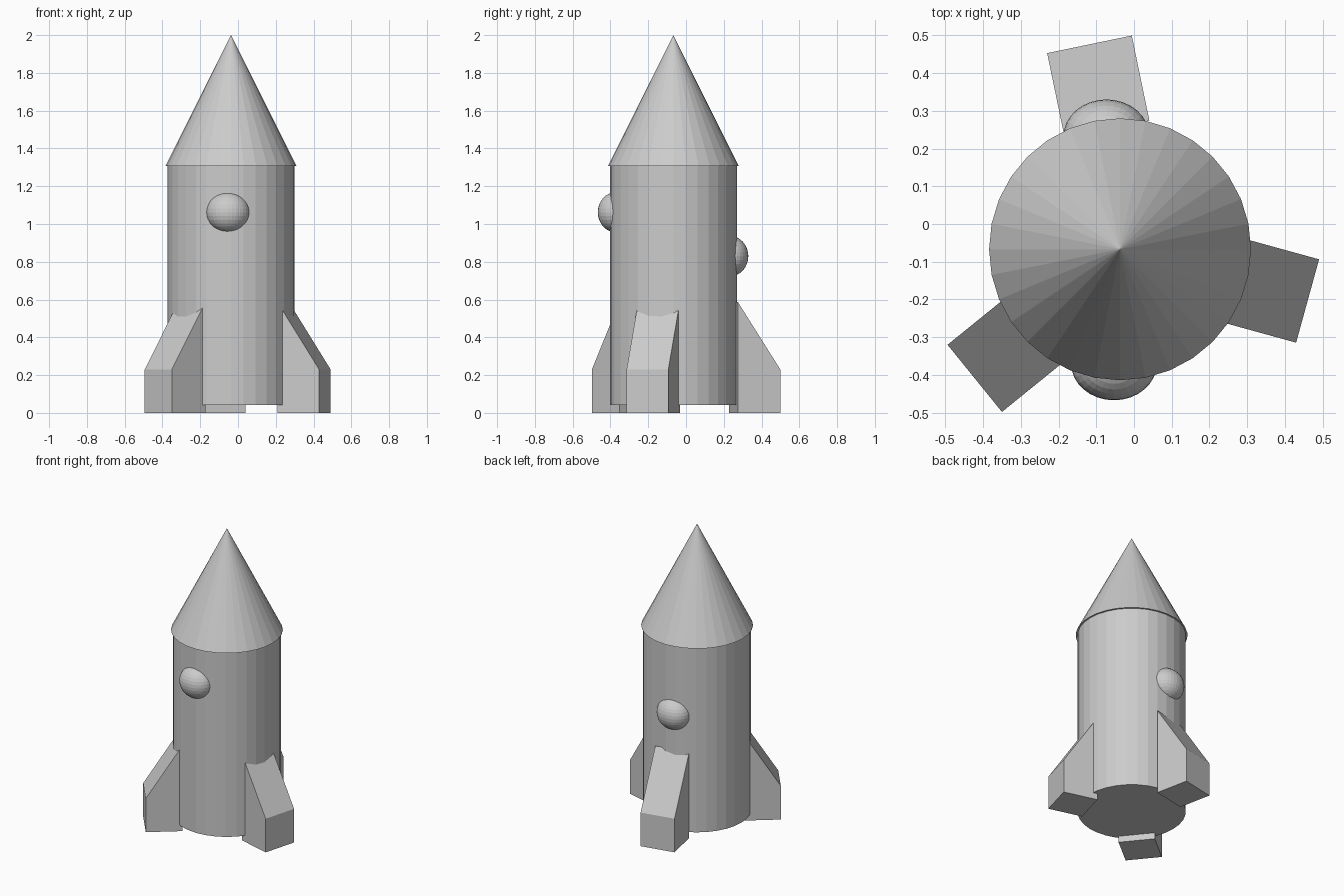
import bpy
import bmesh
import math
from mathutils import Matrix, Vector

if "Cube" in bpy.data.objects:
    bpy.data.objects.remove(bpy.data.objects["Cube"])

CX, CY = -0.037, -0.067   # rocket axis

grey = bpy.data.materials.new("light grey")
grey.diffuse_color = (0.6, 0.6, 0.6, 1)
grey.use_nodes = True
grey.node_tree.nodes["Principled BSDF"].inputs["Base Color"].default_value = grey.diffuse_color


def finish(name, bm):
    bmesh.ops.recalc_face_normals(bm, faces=bm.faces)
    mesh = bpy.data.meshes.new(name)
    bm.to_mesh(mesh)
    bm.free()
    mesh.materials.append(grey)
    obj = bpy.data.objects.new(name, mesh)
    bpy.context.collection.objects.link(obj)


def tapered(name, r1, r2, z0, z1):
    """Capped 32-sided cylinder or cone on the rocket axis."""
    bm = bmesh.new()
    bmesh.ops.create_cone(bm, cap_ends=True, segments=32, radius1=r1, radius2=r2,
                          depth=z1 - z0,
                          matrix=Matrix.Translation((CX, CY, (z0 + z1) / 2)))
    finish(name, bm)


def porthole(name, centre):
    """Slightly flattened faceted ball sunk into the hull."""
    bm = bmesh.new()
    bmesh.ops.create_uvsphere(bm, u_segments=32, v_segments=16, radius=1,
                              matrix=Matrix.Translation(centre)
                              @ Matrix.Diagonal((0.114, 0.098, 0.107, 1)))
    finish(name, bm)


def fin(name, outer, degrees):
    """Block with a sloped top; outer is the middle of its outer edge."""
    width, length = 0.229, 0.23
    profile = [(0, 0), (0, 0.23), (-length, 0.588), (-length, 0)]
    place = (Matrix.Translation((outer[0], outer[1], 0))
             @ Matrix.Rotation(math.radians(degrees), 4, 'Z'))
    bm = bmesh.new()
    face = bm.faces.new([bm.verts.new(place @ Vector((x, -width / 2, z)))
                         for x, z in profile])
    side = bmesh.ops.extrude_face_region(bm, geom=[face])
    verts = [v for v in side["geom"] if isinstance(v, bmesh.types.BMVert)]
    bmesh.ops.translate(bm, verts=verts,
                        vec=place.to_3x3() @ Vector((0, width, 0)))
    # keep the side the extrusion started from
    if not face.is_valid or len(bm.faces) < 6:
        bmesh.ops.holes_fill(bm, edges=bm.edges, sides=4)
    finish(name, bm)


# Hull and nose
tapered("hull", 0.336, 0.336, 0.043, 1.306)
tapered("nose_cone", 0.347, 0.0, 1.306, 2.0)

# Round windows
porthole("front_window", (-0.053, -0.369, 1.062))
porthole("back_window", (-0.073, 0.232, 0.83))

# Fins
fin("back_fin", (-0.118, 0.476), 101.7)
fin("right_fin", (0.460, -0.204), -15.4)
fin("left_fin", (-0.422, -0.409), 219.0)
